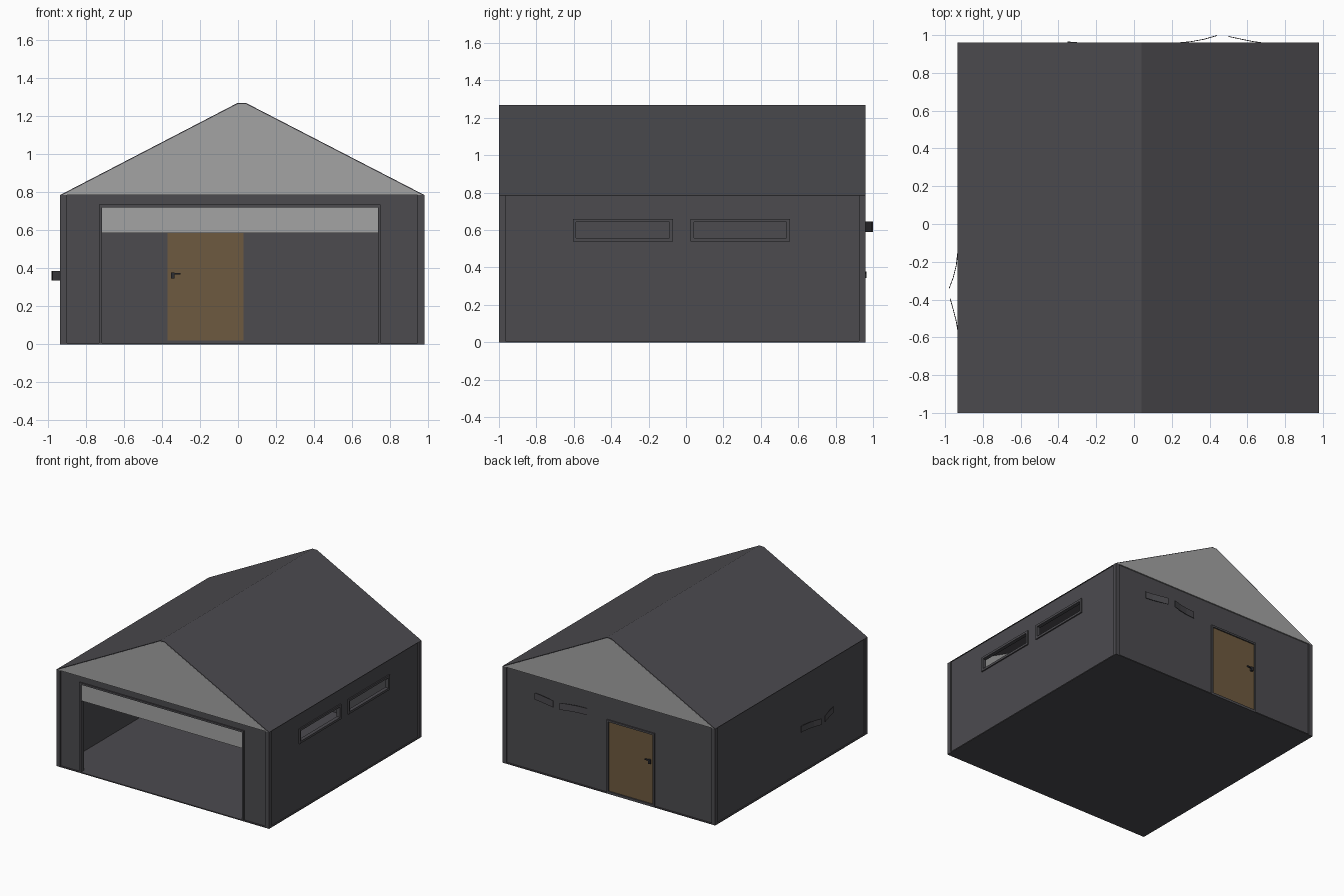
import bpy, bmesh

if "Cube" in bpy.data.objects:
    bpy.data.objects.remove(bpy.data.objects["Cube"])

X0, X1, Y0, Y1 = -0.935, 0.98, -1.0, 0.96   # outer limits
EAVE, TOP, T, IN = 0.785, 1.27, 0.02, 0.01  # heights, wall thickness, wall inset


def material(name, r, g, b):
    m = bpy.data.materials.new(name)
    m.diffuse_color = (r, g, b, 1)
    m.use_nodes = True
    m.node_tree.nodes["Principled BSDF"].inputs["Base Color"].default_value = m.diffuse_color
    return m


DARK = material("dark grey", 0.072, 0.070, 0.078)
LIGHT = material("light grey", 0.37, 0.37, 0.37)
BROWN = material("wood brown", 0.155, 0.102, 0.050)
BLACK = material("handle black", 0.025, 0.026, 0.032)


def finish(name, bm, mat):
    bmesh.ops.recalc_face_normals(bm, faces=bm.faces)
    me = bpy.data.meshes.new(name)
    bm.to_mesh(me)
    bm.free()
    me.materials.append(mat)
    ob = bpy.data.objects.new(name, me)
    bpy.context.collection.objects.link(ob)
    return ob


def boxes(name, mat, *limits):
    """One object from boxes given as (x0, x1, y0, y1, z0, z1)."""
    bm = bmesh.new()
    for a, b, c, d, e, f in limits:
        vs = bmesh.ops.create_cube(bm, size=1)["verts"]
        for v in vs:
            v.co = (a if v.co.x < 0 else b, c if v.co.y < 0 else d, e if v.co.z < 0 else f)
    return finish(name, bm, mat)


def prism(name, mat, pts, place, lo, hi):
    """Extrude a closed 2D outline from lo to hi; place maps (u, v, w) to xyz."""
    bm = bmesh.new()
    f = bm.faces.new([bm.verts.new(place(u, v, lo)) for u, v in pts])
    r = bmesh.ops.extrude_face_region(bm, geom=[f])
    new = [g for g in r["geom"] if isinstance(g, bmesh.types.BMVert)]
    step = [b - a for a, b in zip(place(0, 0, lo), place(0, 0, hi))]
    bmesh.ops.translate(bm, verts=new, vec=step)
    return finish(name, bm, mat)


def along_y(u, v, w):
    return (u, w, v)


# floor slab
boxes("floor", DARK, (X0, X1, Y0, Y1, 0, 0.008))

# front wall around the wide garage opening
GX0, GX1, GZ = -0.715, 0.735, 0.72
f0, f1 = Y0 + IN, Y0 + IN + T
boxes("front_wall", DARK, (X0 + IN, GX0, f0, f1, 0, EAVE), (GX1, X1 - IN, f0, f1, 0, EAVE),
      (GX0, GX1, f0, f1, GZ, EAVE))
boxes("garage_frame", DARK, (GX0 - 0.015, GX0, Y0, f1 + 0.01, 0, GZ + 0.015),
      (GX1, GX1 + 0.015, Y0, f1 + 0.01, 0, GZ + 0.015),
      (GX0, GX1, Y0, f1 + 0.01, GZ, GZ + 0.015))
# raised garage door, only its lower edge showing
boxes("garage_door", LIGHT, (GX0, GX1, f0, f0 + 0.012, 0.585, GZ))

# back wall around the door
DX0, DX1, DZ = -0.37, 0.03, 0.585
b0, b1 = Y1 - IN - T, Y1 - IN
boxes("back_wall", DARK, (X0 + IN, DX0, b0, b1, 0, EAVE), (DX1, X1 - IN, b0, b1, 0, EAVE),
      (DX0, DX1, b0, b1, DZ, EAVE))
boxes("back_door", BROWN, (DX0, DX1, b0, b1, 0.02, DZ))
boxes("door_frame", DARK, (DX0 - 0.015, DX0, b0, Y1, 0, DZ + 0.015),
      (DX1, DX1 + 0.015, b0, Y1, 0, DZ + 0.015), (DX0, DX1, b0, Y1, DZ, DZ + 0.015),
      (DX0, DX1, b0, Y1, 0.008, 0.02))
for name, ya, yb in (("outer_handle", b1, Y1 + 0.006), ("inner_handle", b0 - 0.016, b0)):
    boxes(name, BLACK, (-0.352, -0.335, ya, yb, 0.345, 0.378),
          (-0.335, -0.302, ya + 0.004, yb - 0.003, 0.366, 0.376))

# left wall, and right wall with two open windows
boxes("left_wall", DARK, (X0 + IN, X0 + IN + T, f1, b0, 0, EAVE))
WZ0, WZ1 = 0.54, 0.66
WINS = ((-0.605, -0.07), (0.025, 0.555))
r0, r1 = X1 - IN - T, X1 - IN
boxes("right_wall", DARK, (r0, r1, f1, b0, 0, WZ0), (r0, r1, f1, b0, WZ1, EAVE),
      (r0, r1, f1, WINS[0][0], WZ0, WZ1), (r0, r1, WINS[0][1], WINS[1][0], WZ0, WZ1),
      (r0, r1, WINS[1][1], b0, WZ0, WZ1))
W = 0.018
for i, (a, b) in enumerate(WINS):
    boxes(f"window_frame_{i + 1}", DARK, (r0, X1, a, a + W, WZ0, WZ1), (r0, X1, b - W, b, WZ0, WZ1),
          (r0, X1, a + W, b - W, WZ0, WZ0 + W), (r0, X1, a + W, b - W, WZ1 - W, WZ1))

# corner posts and base trim
P = 0.035
boxes("corner_posts", DARK, *[(x, x + P, y, y + P, 0, EAVE)
                              for x in (X0, X1 - P) for y in (Y0, Y1 - P)])

# gable ends and thin folded roof sheet
ra, rb = 0.0, 0.04
outline = [(X0, EAVE), (ra, TOP), (rb, TOP), (X1, EAVE)]
R = 0.006
gable = [(X0 + 2 * R, EAVE), (ra, TOP - R), (rb, TOP - R), (X1 - 2 * R, EAVE)]
prism("front_gable", LIGHT, gable, along_y, Y0, Y0 + T)
prism("back_gable", LIGHT, gable, along_y, Y1 - T, Y1)
prism("roof", DARK, outline + gable[::-1], along_y, Y0 + 0.001, Y1 - 0.001)


# pairs of thin curved flaps standing off the back and left walls
def flap(name, path, z0, z1, to_xyz):
    t = 0.004
    pts = path + [(u, v - t) for u, v in reversed(path)]
    prism(name, DARK, pts, to_xyz, z0, z1)


flap_paths = ([(0.22, 0.0), (0.30, 0.007), (0.37, 0.02), (0.44, 0.04)],
              [(0.50, 0.035), (0.57, 0.02), (0.63, 0.008), (0.69, 0.0)])
for i, path in enumerate(flap_paths):
    flap(f"back_flap_{i + 1}", path, 0.59, 0.645, lambda u, v, w: (u, Y1 + v, w))
    side = [(0.22 - u * 0.88 - 0.175, v * 1.15) for u, v in path]
    flap(f"left_flap_{i + 1}", side, 0.335, 0.385, lambda u, v, w: (X0 - v, u, w))
